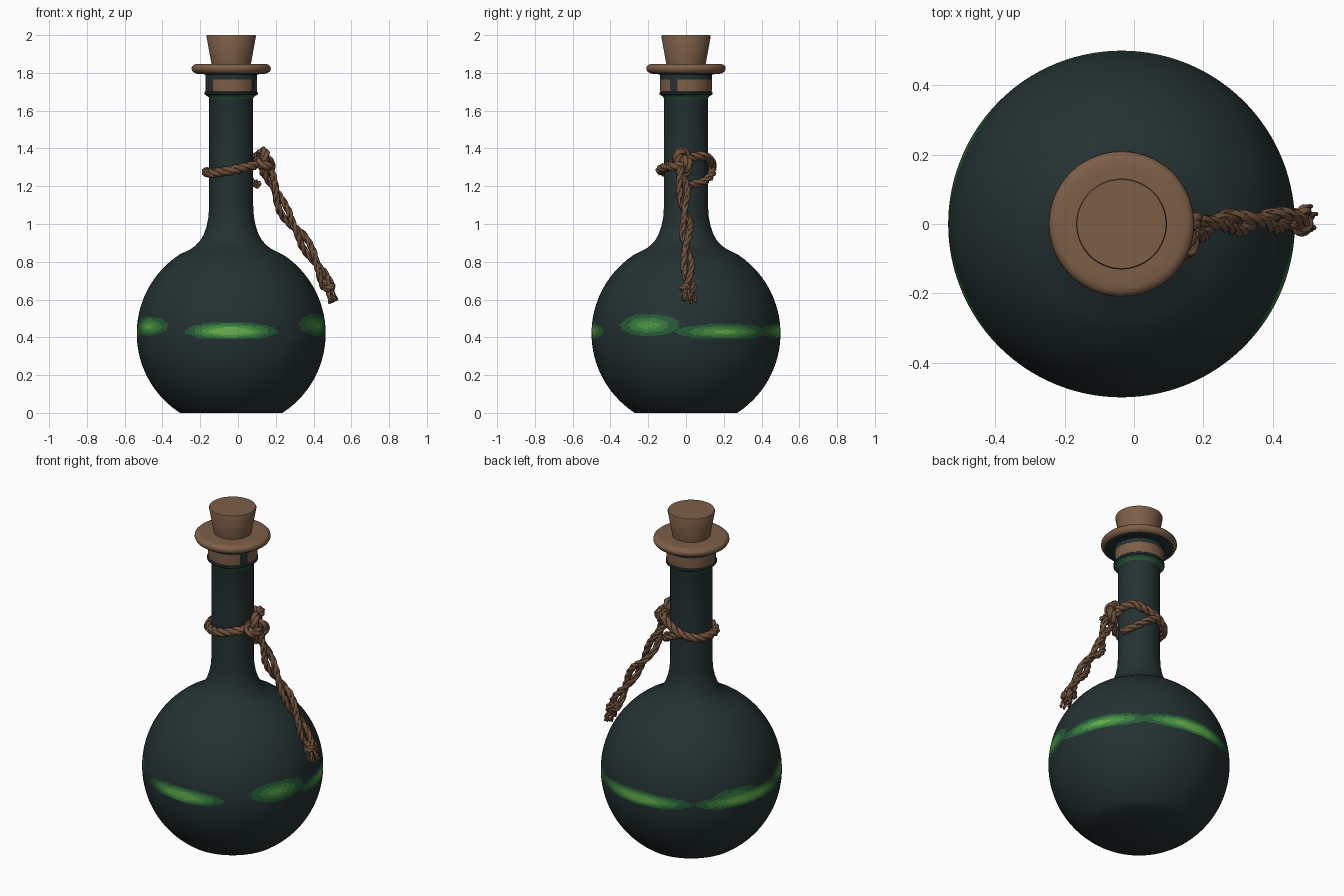
import bpy, bmesh, math, random
from mathutils import Vector

if "Cube" in bpy.data.objects:
    bpy.data.objects.remove(bpy.data.objects["Cube"])

random.seed(4)
AX = -0.036  # bottle axis in x


def mat(name, rgb):
    m = bpy.data.materials.new(name)
    m.diffuse_color = (*rgb, 1)
    m.use_nodes = True
    m.node_tree.nodes["Principled BSDF"].inputs["Base Color"].default_value = m.diffuse_color
    return m


GLASS = mat("dark_glass", (0.018, 0.031, 0.032))
CORK = mat("cork_brown", (0.205, 0.113, 0.064))
ROPE = mat("rope_brown", (0.160, 0.083, 0.045))
G1 = mat("deep_green", (0.020, 0.105, 0.040))
G2 = mat("mid_green", (0.040, 0.200, 0.045))
G3 = mat("leaf_green", (0.070, 0.300, 0.055))
G4 = mat("bright_green", (0.130, 0.440, 0.075))


def finish(ob, angle=40):
    bpy.ops.object.select_all(action='DESELECT')
    ob.select_set(True)
    bpy.context.view_layer.objects.active = ob
    bpy.ops.object.shade_smooth_by_angle(angle=math.radians(angle))


def lathe(name, profile, mats, rule=None, segs=96):
    """Spin (radius, z) pairs, bottom to top, around the bottle axis."""
    bm = bmesh.new()
    rings = []
    for r, z in profile:
        if r < 1e-6:
            rings.append([bm.verts.new((AX, 0, z))] * segs)
        else:
            rings.append([bm.verts.new((AX + r * math.cos(t), r * math.sin(t), z))
                          for t in (2 * math.pi * i / segs for i in range(segs))])
    for a, b in zip(rings, rings[1:]):
        for i in range(segs):
            j = (i + 1) % segs
            vs = list(dict.fromkeys((a[i], a[j], b[j], b[i])))
            f = bm.faces.new(vs)
            if rule:
                c = f.calc_center_median()
                f.material_index = rule(math.degrees(math.atan2(c.y, c.x - AX)), c.z)
    bmesh.ops.recalc_face_normals(bm, faces=bm.faces)
    me = bpy.data.meshes.new(name)
    bm.to_mesh(me)
    bm.free()
    for m in mats:
        me.materials.append(m)
    ob = bpy.data.objects.new(name, me)
    bpy.context.collection.objects.link(ob)
    finish(ob)
    return ob


# Glowing patches: azimuth, height, half width (deg), half height, strength
PATCHES = [(-90, .432, 29, .048, 1.0), (-24, .465, 20, .058, .6),
           (25, .430, 31, .042, .72), (88, .432, 37, .045, .95),
           (163, .432, 36, .045, .95), (155, .460, 16, .045, .4),
           (208, .458, 20, .050, .7)]


def glow(az, z):
    if z > 1.664 and z < 1.684:
        return 1
    if z < .395 or z > .55:
        return 0
    best = 0
    for a, h, wa, wh, s in PATCHES:
        da = (az - a + 180) % 360 - 180
        best = max(best, s * (1 - math.hypot(da / wa, (z - h) / wh)))
    return sum(best > t for t in (0, .2, .38, .56))


# Bottle: sphere with flat base, concave shoulder, straight neck
zs = [.37 * i / 16 for i in range(16)] + [.37 + .006 * i for i in range(28)]
zs += [.545 + .0243 * i for i in range(13)]
body = [(0, 0)] + [(math.sqrt(.25 - (z - .42) ** 2), z) for z in zs]
body += [(.213, .868), (.190, .885), (.165, .911), (.146, .943), (.130, .988),
         (.120, 1.04), (.1165, 1.1), (.1165, 1.4), (.1165, 1.664), (.119, 1.672),
         (.134, 1.682), (.141, 1.687), (.141, 1.697), (.136, 1.702), (.12, 1.703), (0, 1.703)]
lathe("bottle_glass", body, [GLASS, G1, G2, G3, G4], glow, 160)


# Collar and flange: cork coloured, with dark glass gaps and dark underside
def collar_rule(az, z):
    if 1.765 < z < 1.797:
        return 1
    gap = abs(az + 27) < 9 or abs(az + 150) < 16
    return 1 if gap and z < 1.79 else 0


lathe("neck_collar", [(.11, 1.70), (.136, 1.70), (.137, 1.72), (.137, 1.765), (.137, 1.792),
                      (.178, 1.795), (.190, 1.798), (.203, 1.806), (.210, 1.820), (.208, 1.833),
                      (.198, 1.843), (.184, 1.847), (.150, 1.847), (0, 1.847)],
      [CORK, GLASS], collar_rule)

# Tapered stopper
lathe("cork_stopper", [(0, 1.84), (.103, 1.84), (.131, 1.994), (.128, 2.0), (0, 2.0)], [CORK])


# ---- Rope helpers ----
def smooth_path(pts, n=10, closed=False):
    p = [Vector(q) for q in pts]
    m = len(p)
    get = (lambda i: p[i % m]) if closed else (lambda i: p[max(0, min(m - 1, i))])
    out = []
    for i in range(m if closed else m - 1):
        a, b, c, d = (get(i + k) for k in (-1, 0, 1, 2))
        for k in range(n):
            t = k / n
            out.append(.5 * (2 * b + (c - a) * t + (2 * a - 5 * b + 4 * c - d) * t * t
                             + (3 * b - a - 3 * c + d) * t ** 3))
    out.append(get(m if closed else m - 1).copy())
    return out


def helix(path, offset, turns_per_unit, phase):
    """Offset a path into a spiral around itself."""
    out, nrm, dist = [], None, 0
    for i, p in enumerate(path):
        tan = (path[min(i + 1, len(path) - 1)] - path[max(i - 1, 0)]).normalized()
        if nrm is None:
            nrm = tan.orthogonal()
        nrm = (nrm - tan * nrm.dot(tan)).normalized()
        if i:
            dist += (p - path[i - 1]).length
        a = phase + 2 * math.pi * turns_per_unit * dist
        out.append(p + offset * (math.cos(a) * nrm + math.sin(a) * tan.cross(nrm)))
    return out


def rope(name, paths, radius, twist=7, strands=3):
    cu = bpy.data.curves.new(name, 'CURVE')
    cu.dimensions = '3D'
    cu.bevel_depth = radius * .56
    cu.bevel_resolution = 1
    cu.use_fill_caps = True
    for path in paths:
        for s in range(strands):
            pts = helix(path, radius * .48, twist, 2 * math.pi * s / strands)
            sp = cu.splines.new('POLY')
            sp.points.add(len(pts) - 1)
            for q, v in zip(sp.points, pts):
                q.co = (*v, 1)
    cu.materials.append(ROPE)
    ob = bpy.data.objects.new(name, cu)
    bpy.context.collection.objects.link(ob)
    bpy.ops.object.select_all(action='DESELECT')
    ob.select_set(True)
    bpy.context.view_layer.objects.active = ob
    bpy.ops.object.convert(target='MESH')
    finish(bpy.context.object, 60)


def polar(deg, r, z):
    return (AX + r * math.cos(math.radians(deg)), r * math.sin(math.radians(deg)), z)


# Loop round the neck, with the loose under-strand on the back right
loop = [polar(a, r, z) for a, r, z in
        [(0, .16, 1.35), (35, .155, 1.36), (65, .142, 1.335), (100, .137, 1.30), (140, .134, 1.275),
         (180, .132, 1.275), (220, .133, 1.27), (270, .136, 1.285), (315, .142, 1.305), (350, .16, 1.32)]]
under = [polar(a, r, z) for a, r, z in
         [(100, .138, 1.30), (75, .143, 1.27), (50, .143, 1.235), (25, .14, 1.215), (8, .142, 1.21)]]
rope("neck_rope_loop", [smooth_path(loop, 14)], .025)
rope("neck_rope_under_strand", [smooth_path(under, 12)], .022)


# Knots: trefoil wound rope
def knot(center, size, tilt):
    pts = []
    for i in range(73):
        t = 2 * math.pi * i / 72
        v = Vector((math.sin(t) + 2 * math.sin(2 * t), math.cos(t) - 2 * math.cos(2 * t),
                    -1.3 * math.sin(3 * t))) / 3
        v.rotate(tilt)
        pts.append(Vector(center) + Vector((v.x * size[0], v.y * size[1], v.z * size[2])))
    return pts


from mathutils import Euler
rope("main_knot", [knot((.14, -.025, 1.325), (.052, .058, .062), Euler((.5, 1.1, .3)))], .025)
rope("end_knot", [knot((.478, .012, .668), (.032, .032, .032), Euler((.2, .5, .4)))], .018, 10)

# Hanging tail: two ropes wound loosely together
tail = smooth_path([(.15, -.03, 1.29), (.19, -.015, 1.20), (.225, -.01, 1.11), (.27, .005, 1.02),
                    (.325, 0, .95), (.375, .005, .86), (.43, .01, .765), (.475, .012, .67)], 14)
rope("hanging_rope", [helix(tail, .021, 2.2, ph) for ph in (.6, .6 + math.pi)], .019, 6)

# Frayed ends below the lower knot
ends = []
for k in range(5):
    a = 2 * math.pi * k / 5 + .3
    w = .026 + .008 * random.random()
    ends.append(smooth_path([(.478, .012, .67),
                             (.492 + .6 * w * math.cos(a), .014 + .8 * w * math.sin(a), .63),
                             (.505 + .6 * w * math.cos(a), .016 + 1.15 * w * math.sin(a),
                              .582 + .022 * random.random() + .012 * math.cos(a))], 8))
rope("frayed_rope_ends", ends, .012, 6, 2)
